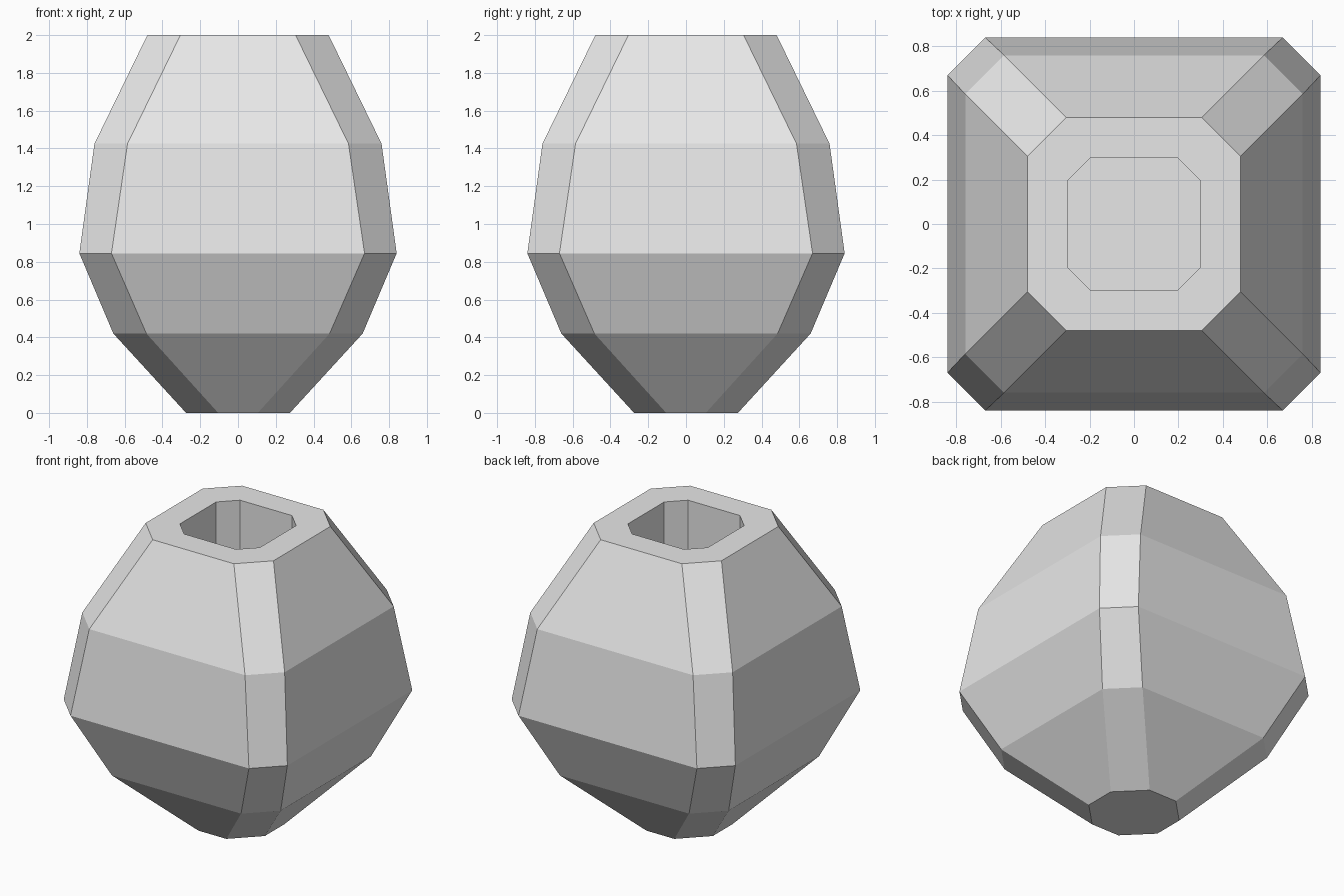
import bpy
import bmesh

# Remove the default object
cube = bpy.data.objects.get("Cube")
if cube:
    bpy.data.objects.remove(cube, do_unlink=True)

# Plain grey material
grey = bpy.data.materials.new("light grey")
grey.use_nodes = True
colour = (0.8, 0.8, 0.8, 1)
grey.diffuse_color = colour
grey.node_tree.nodes["Principled BSDF"].inputs["Base Color"].default_value = colour

# Profile of square rings with cut corners: half width, corner cut, height
OUTER = [(0.275, 0.17, 0), (0.66, 0.175, 0.42), (0.84, 0.17, 0.845),
         (0.76, 0.175, 1.425), (0.48, 0.175, 2)]
WELL = [(0.3, 0.105, 2), (0.3, 0.105, 1)]


def ring(bm, half, cut, z):
    """Add the eight corners of a square with cut corners."""
    c = half - cut
    quarter = [(half, -c), (half, c)]
    points = []
    for _ in range(4):
        points += quarter
        quarter = [(-y, x) for x, y in quarter]
    return [bm.verts.new((x, y, z)) for x, y in points]


# Faceted pot: body, rim and well in one skin
bm = bmesh.new()
rings = [ring(bm, *r) for r in OUTER + WELL]
for low, high in zip(rings, rings[1:]):
    for i in range(8):
        j = (i + 1) % 8
        bm.faces.new((low[i], low[j], high[j], high[i]))
bm.faces.new(rings[0][::-1])
bm.faces.new(rings[-1])
bmesh.ops.recalc_face_normals(bm, faces=bm.faces)

mesh = bpy.data.meshes.new("faceted_pot")
bm.to_mesh(mesh)
bm.free()
mesh.materials.append(grey)
pot = bpy.data.objects.new("faceted_pot", mesh)
bpy.context.collection.objects.link(pot)
